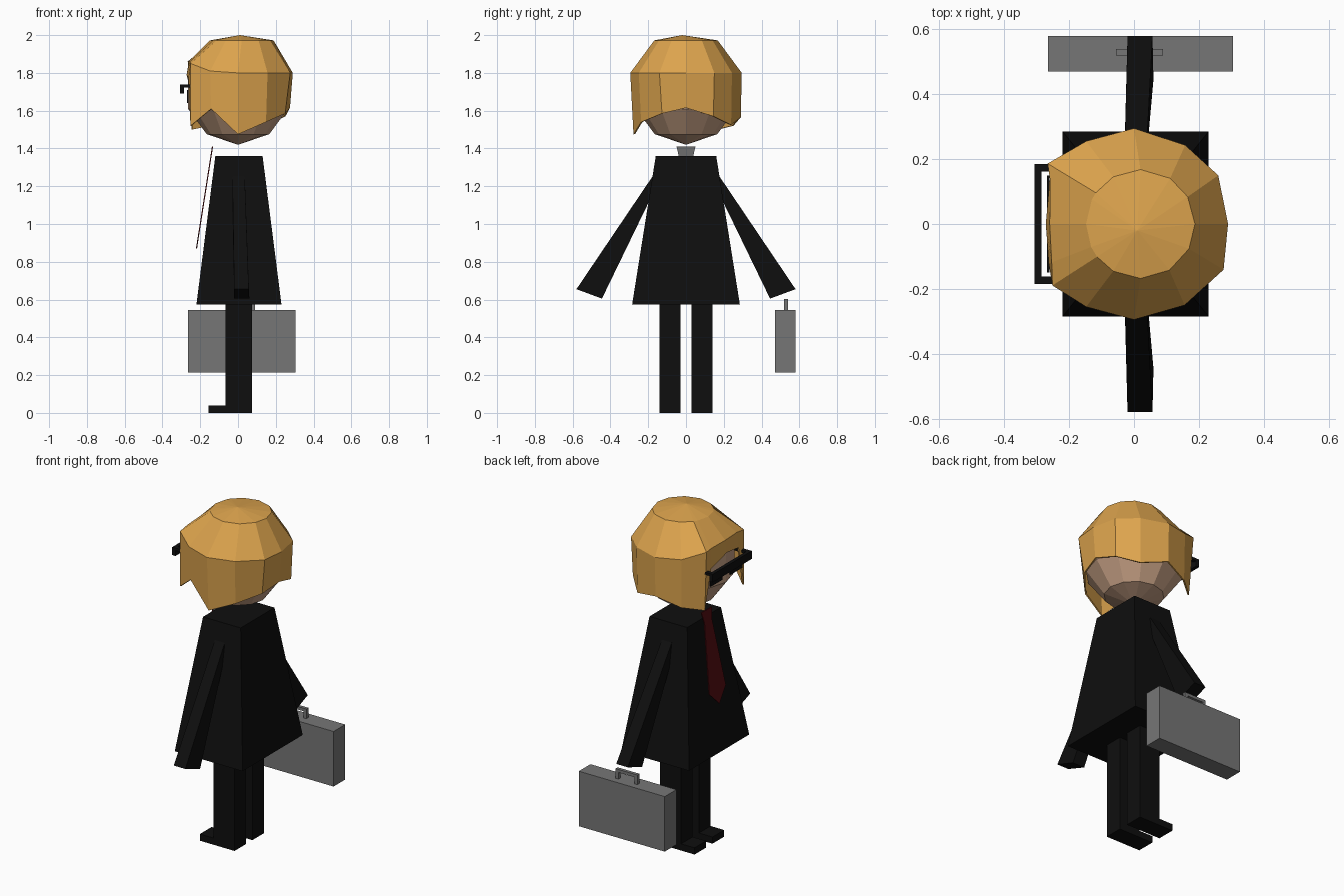
import bpy, bmesh, math

if "Cube" in bpy.data.objects:
    bpy.data.objects.remove(bpy.data.objects["Cube"])

def mat(name, rgb):
    m = bpy.data.materials.new(name)
    m.diffuse_color = (*rgb, 1)
    m.use_nodes = True
    m.node_tree.nodes["Principled BSDF"].inputs["Base Color"].default_value = m.diffuse_color
    return m

BLACK = mat("suit black", (0.0045, 0.0045, 0.0045))
HAIR = mat("golden hair", (0.72, 0.37, 0.075))
SKIN = mat("skin", (0.56, 0.35, 0.23))
RED = mat("tie red", (0.09, 0.004, 0.006))
GREY = mat("case grey", (0.18, 0.18, 0.18))

def build(name, verts, faces, *mats):
    me = bpy.data.meshes.new(name)
    me.from_pydata(verts, [], faces)
    bm = bmesh.new()
    bm.from_mesh(me)
    bmesh.ops.recalc_face_normals(bm, faces=bm.faces)
    bm.to_mesh(me)
    bm.free()
    for m in mats:
        me.materials.append(m)
    ob = bpy.data.objects.new(name, me)
    bpy.context.collection.objects.link(ob)
    return ob

def loft(name, rings, m):
    """Closed skin through rings of equal point count, capped at both ends."""
    n = len(rings[0])
    verts = [p for r in rings for p in r]
    faces = [(k*n + i, k*n + (i+1) % n, (k+1)*n + (i+1) % n, (k+1)*n + i)
             for k in range(len(rings) - 1) for i in range(n)]
    faces += [tuple(range(n)), tuple(range(len(verts) - n, len(verts)))]
    return build(name, verts, faces, m)

def rect(x0, x1, y0, y1, z):
    return [(x0, y0, z), (x1, y0, z), (x1, y1, z), (x0, y1, z)]

def box(name, x0, x1, y0, y1, z0, z1, m):
    return loft(name, [rect(x0, x1, y0, y1, z0), rect(x0, x1, y0, y1, z1)], m)

def circle(r, z, n=12, cx=0):
    return [(cx + r*math.cos(2*math.pi*i/n), r*math.sin(2*math.pi*i/n), z) for i in range(n)]

# Coat
loft("coat", [rect(-0.22, 0.23, -0.285, 0.285, 0.575),
              rect(-0.12, 0.13, -0.16, 0.16, 1.36)], BLACK)

# Sleeves, legs and shoes on both sides
for s, side in ((-1, "right"), (1, "left")):
    top = [(-0.03, s*0.165, 1.27), (0.035, s*0.165, 1.27), (0.035, s*0.20, 1.11), (-0.03, s*0.20, 1.11)]
    end = [(-0.02, s*0.58, 0.655), (0.057, s*0.58, 0.655), (0.06, s*0.445, 0.605), (-0.02, s*0.445, 0.605)]
    loft(side + "_sleeve", [top, end], BLACK)
    y0, y1 = sorted((s*0.03, s*0.14))
    box(side + "_leg", -0.065, 0.075, y0, y1, 0, 0.62, BLACK)
    box(side + "_shoe", -0.155, -0.065, y0, y1, 0, 0.04, BLACK)

# Tie: thin sloping plate, red in front, grey behind
outline = [(-0.05, 1.41), (0.05, 1.41), (0.035, 1.345), (0.078, 0.95), (0, 0.87), (-0.078, 0.95), (-0.035, 1.345)]
tie_x = lambda z: -0.135 - (1.41 - z)*0.157
front = [(tie_x(z) - 0.003, y, z) for y, z in outline]
back = [(tie_x(z) + 0.003, y, z) for y, z in outline]
tie = loft("tie", [front, back], RED)
tie.data.materials.append(GREY)
for p in tie.data.polygons:
    p.material_index = int(p.normal.x > 0.9)

# Head
rings = [circle(r, z) for r, z in ((0.165, 1.475), (0.265, 1.61), (0.265, 1.79), (0.165, 1.925))]
n = 12
verts = [p for r in rings for p in r] + [(0, 0, 1.42), (0, 0, 1.965)]
faces = [(k*n + i, k*n + (i+1) % n, (k+1)*n + (i+1) % n, (k+1)*n + i) for k in range(3) for i in range(n)]
faces += [((i+1) % n, i, 48) for i in range(n)] + [(36 + i, 36 + (i+1) % n, 49) for i in range(n)]
build("head", verts, faces, SKIN)

# Hair: angle, middle radius and height, lower radius and height of each lock
locks = [(0, .29, 1.80, .275, 1.615), (30, .30, 1.80, .29, 1.57), (57, .29, 1.80, .285, 1.525),
         (90, .295, 1.80, .29, 1.565), (120, .295, 1.81, .29, 1.52), (145, .325, 1.86, .30, 1.50),
         (153, .29, 1.86, .292, 1.74), (180, .26, 1.86, .272, 1.79), (205, .28, 1.86, .29, 1.77),
         (217, .315, 1.85, .315, 1.52), (240, .295, 1.81, .285, 1.61), (270, .295, 1.80, .278, 1.475),
         (302, .295, 1.80, .28, 1.54), (333, .31, 1.80, .28, 1.585)]
polar = lambda a, r, z, cx=0: (cx + r*math.cos(math.radians(a)), r*math.sin(math.radians(a)), z)
n = len(locks)
verts = [polar(a, r, z) for a, _, _, r, z in locks] + [polar(a, r, z) for a, r, z, _, _ in locks]
verts += [polar(a, 0.168, 1.972, 0.02) for a, *_ in locks] + [(0.01, -0.02, 2.0)]
faces = [(k*n + i, k*n + (i+1) % n, (k+1)*n + (i+1) % n, (k+1)*n + i) for k in range(2) for i in range(n)]
faces += [(2*n + i, 2*n + (i+1) % n, 3*n) for i in range(n)]
hair = build("hair", verts, faces, HAIR)
solid = hair.modifiers.new("thickness", "SOLIDIFY")
solid.thickness = 0.008
solid.offset = -1

# Glasses: front bar, side arms and dark lenses
box("glasses_bar", -0.307, -0.286, -0.185, 0.185, 1.69, 1.738, BLACK)
for s, side in ((-1, "right"), (1, "left")):
    y0, y1 = sorted((s*0.162, s*0.185))
    box(side + "_glasses_arm", -0.29, -0.205, y0, y1, 1.723, 1.738, BLACK)
    y0, y1 = sorted((s*0.04, s*0.15))
    box(side + "_lens", -0.269, -0.261, y0, y1, 1.64, 1.71, BLACK)

# Briefcase with handle
box("briefcase", -0.265, 0.305, 0.47, 0.58, 0.215, 0.545, GREY)
for x in (-0.055, 0.07):
    box("handle_post", x, x + 0.02, 0.52, 0.54, 0.545, 0.585, GREY)
box("handle_grip", -0.055, 0.09, 0.52, 0.54, 0.585, 0.603, GREY)
